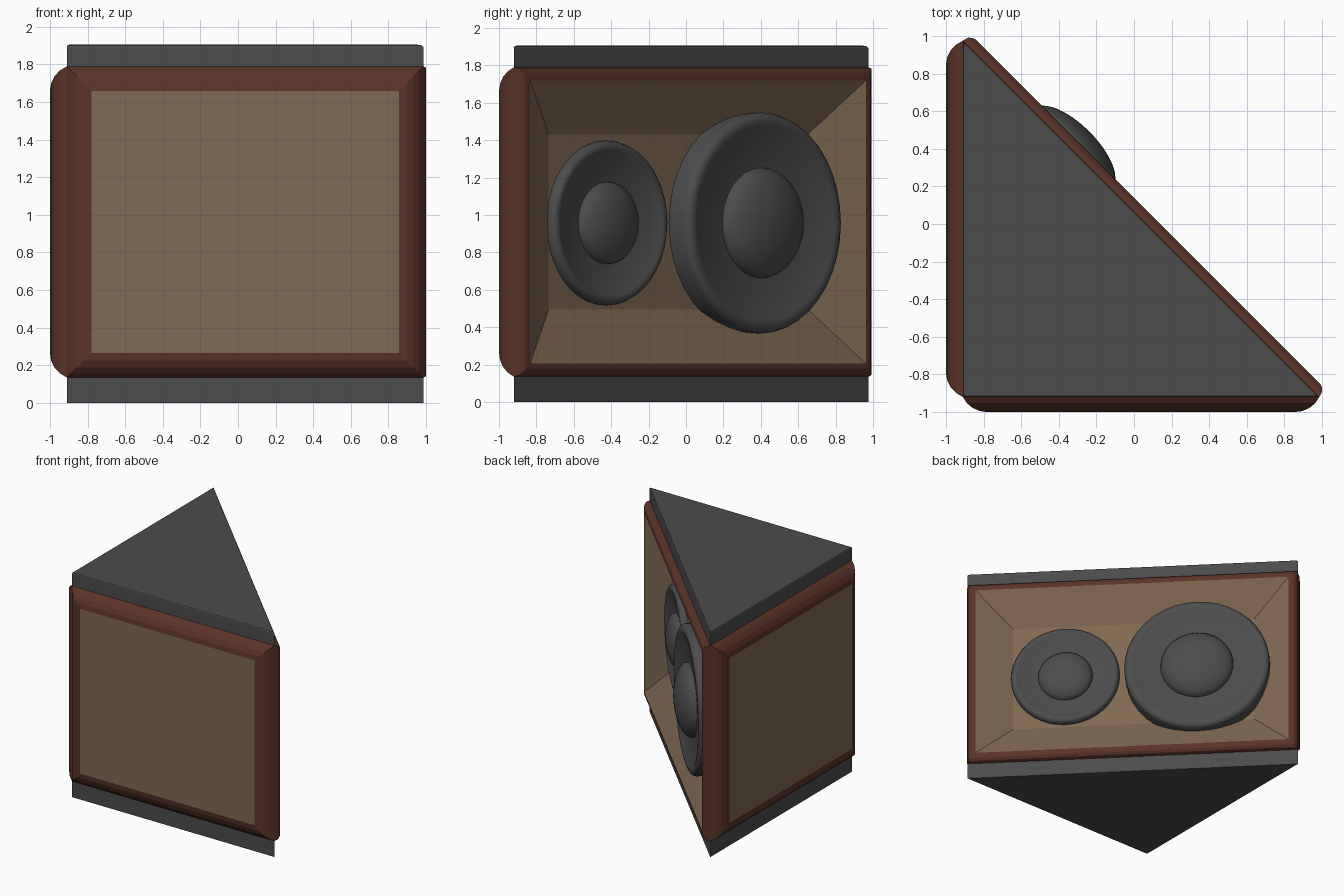
import bpy, bmesh, math
from mathutils import Vector, Matrix

if "Cube" in bpy.data.objects:
    bpy.data.objects.remove(bpy.data.objects["Cube"])


def mat(name, rgb):
    m = bpy.data.materials.new(name)
    m.diffuse_color = (*rgb, 1)
    m.use_nodes = True
    m.node_tree.nodes["Principled BSDF"].inputs["Base Color"].default_value = m.diffuse_color
    return m


GREY = mat("charcoal", (0.072, 0.072, 0.072))
WOOD = mat("dark red wood", (0.105, 0.034, 0.021))
TAN = mat("tan panel", (0.216, 0.140, 0.084))

# Right-triangle footprint and body heights
A, B, C = Vector((-0.91, 0.975, 0)), Vector((-0.91, -0.92, 0)), Vector((0.985, -0.92, 0))
Z0, Z1, TOP = 0.135, 1.79, 1.905
UP = Vector((0, 0, 1))


def finish(name, bm, mats, smooth=None):
    me = bpy.data.meshes.new(name)
    bm.to_mesh(me)
    bm.free()
    for m in mats:
        me.materials.append(m)
    ob = bpy.data.objects.new(name, me)
    bpy.context.collection.objects.link(ob)
    if smooth:
        bpy.ops.object.select_all(action='DESELECT')
        bpy.context.view_layer.objects.active = ob
        ob.select_set(True)
        bpy.ops.object.shade_smooth_by_angle(angle=math.radians(smooth))
    return ob


def slab(name, z0, z1, bevel):
    bm = bmesh.new()
    base = bm.faces.new([bm.verts.new(p + UP * z0) for p in (A, C, B)])
    ext = bmesh.ops.extrude_face_region(bm, geom=[base], use_keep_orig=True)
    bmesh.ops.translate(bm, vec=UP * (z1 - z0),
                        verts=[g for g in ext["geom"] if isinstance(g, bmesh.types.BMVert)])
    if bevel:
        edges = [e for e in bm.edges if all(v.co.z > z1 - 1e-4 for v in e.verts)]
        bmesh.ops.bevel(bm, geom=edges, offset=bevel, segments=2, profile=0.5, affect='EDGES')
    bmesh.ops.recalc_face_normals(bm, faces=bm.faces)
    finish(name, bm, [GREY])


def wall(name, p, q, profile, wood_steps):
    """Rectangular wall from p to q; profile is (inset, height) rings, tan after wood_steps."""
    u = (q - p).normalized()
    n = u.cross(UP)
    bm = bmesh.new()
    rings = []
    for i, h in profile:
        pts = [p + u * i + UP * (Z0 + i), q - u * i + UP * (Z0 + i),
               q - u * i + UP * (Z1 - i), p + u * i + UP * (Z1 - i)]
        rings.append([bm.verts.new(v + n * h) for v in pts])
    for k, (a, b) in enumerate(zip(rings, rings[1:])):
        for i in range(4):
            j = (i + 1) % 4
            bm.faces.new((a[i], a[j], b[j], b[i])).material_index = int(k >= wood_steps)
    bm.faces.new(rings[-1]).material_index = 1
    finish(name, bm, [WOOD, TAN])


def pillow(depth):
    t = math.radians(66)
    return [(0.13 * (1 - math.sin(t * (1 - k / 4)) / math.sin(t)),
             depth * (1 - (1 - math.cos(t * (1 - k / 4))) / (1 - math.cos(t)))) for k in range(5)]


def speaker(name, u_pos, rim, r, dome_h):
    """Lathed driver: wall, rounded rim, shallow cone and dome; rim is its height along the axis."""
    u = (A - C).normalized()
    n = u.cross(UP)
    base = rim - 0.035
    prof = [(r, -0.1), (r, rim - 0.035), (r * 0.985, rim - 0.015), (r * 0.955, rim - 0.003),
            (r * 0.92, rim), (r * 0.88, rim - 0.004), (r * 0.85, rim - 0.012), (r * 0.5, base)]
    prof += [(r * 0.5 * math.cos(a), base + dome_h * math.sin(a))
             for a in (math.pi / 2 * k / 8 for k in range(1, 8))]
    M = Matrix((u, UP, n)).transposed()
    org = u * u_pos + UP * 0.957
    bm = bmesh.new()
    N = 40
    rings = [[bm.verts.new(org + M @ Vector((rr * math.cos(2 * math.pi * i / N),
                                             rr * math.sin(2 * math.pi * i / N), h)))
              for i in range(N)] for rr, h in prof]
    for a, b in zip(rings, rings[1:]):
        for i in range(N):
            j = (i + 1) % N
            bm.faces.new((a[i], a[j], b[j], b[i]))
    tip = bm.verts.new(org + n * (base + dome_h))
    for i in range(N):
        bm.faces.new((rings[-1][i], rings[-1][(i + 1) % N], tip))
    finish(name, bm, [GREY], 35)


# Top and bottom plates
slab("bottom_plate", 0, Z0, 0)
slab("top_plate", Z1, TOP, 0.012)

# Two padded outer walls
wall("front_wall", B, C, pillow(0.08), 4)
wall("left_wall", A, B, pillow(0.09), 4)

# Diagonal baffle: wooden frame with a tapered recess
wall("baffle", C, A, [(0, 0), (0.008, 0.030), (0.025, 0.046), (0.045, 0.053),
                      (0.07, 0.053), (0.36, -0.099)], 4)

# Speaker drivers
speaker("large_speaker", 0.515, 0.09, 0.59, 0.125)
speaker("small_speaker", -0.56, 0.0, 0.44, 0.09)
